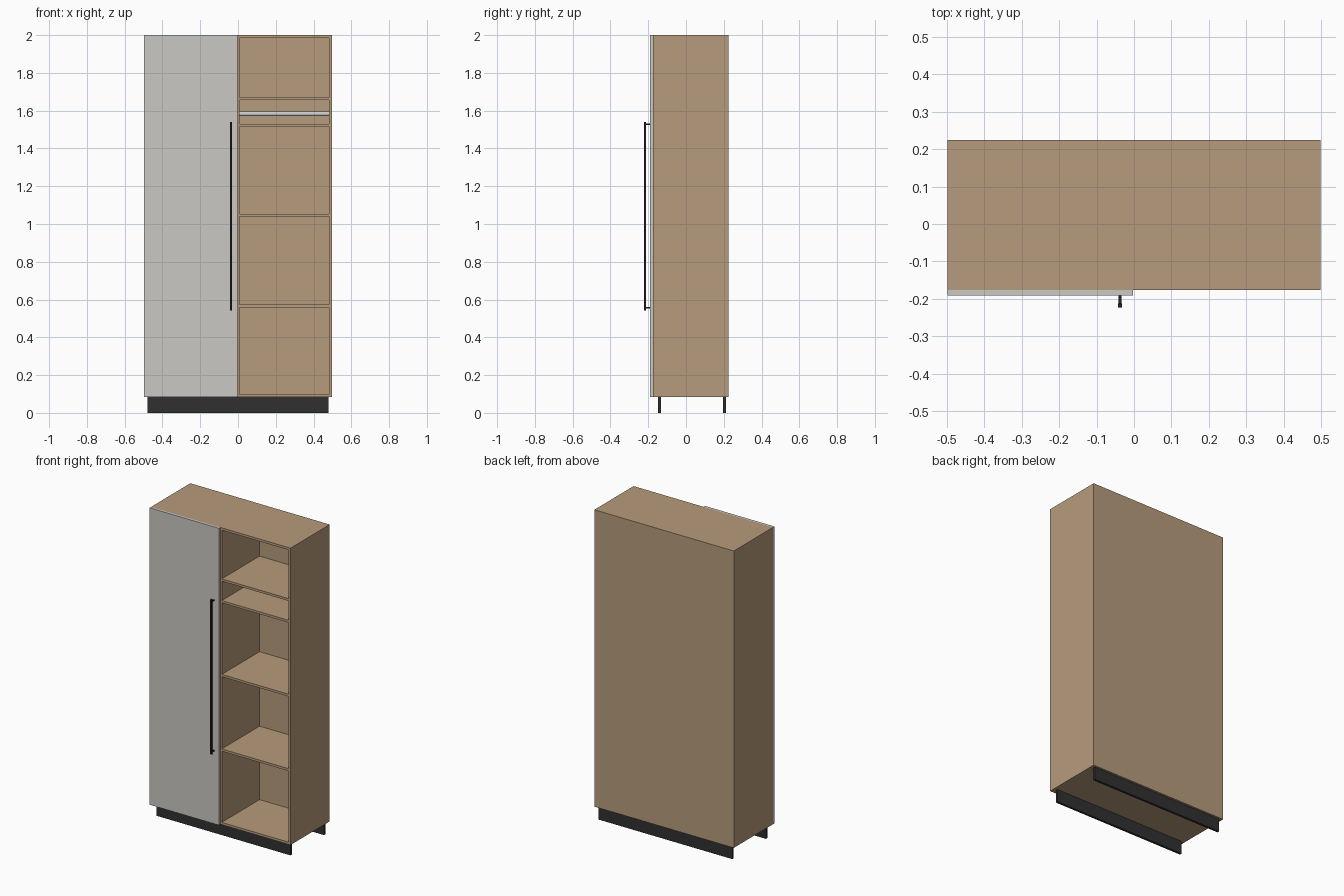
import bpy
import math

if "Cube" in bpy.data.objects:
    bpy.data.objects.remove(bpy.data.objects["Cube"])


def material(name, rgb):
    m = bpy.data.materials.new(name)
    m.diffuse_color = (*rgb, 1)
    m.use_nodes = True
    m.node_tree.nodes["Principled BSDF"].inputs["Base Color"].default_value = m.diffuse_color
    return m


wood = material("wood", (0.47, 0.33, 0.20))
black = material("black", (0.015, 0.015, 0.015))
dark = material("dark_grey", (0.03, 0.03, 0.03))
pale = material("pale_grey", (0.60, 0.58, 0.55))


def box(name, x, y, z, mat=None):
    """Box from (min, max) pairs on each axis."""
    bpy.ops.mesh.primitive_cube_add(size=1, location=[sum(p) / 2 for p in (x, y, z)])
    ob = bpy.context.object
    ob.name = name
    ob.scale = [p[1] - p[0] for p in (x, y, z)]
    bpy.ops.object.transform_apply(location=False, rotation=False, scale=True)
    if mat:
        ob.data.materials.append(mat)
    return ob


W = 0.498                      # half width
F, B = -0.176, 0.224           # carcass front and back
Z0, Z1 = 0.083, 2.0            # carcass bottom and top
T = 0.015                      # board thickness
inner_z = (Z0 + T, Z1 - T)

# Carcass
box("bottom_panel", (-W, W), (F, B), (Z0, Z0 + T), wood)
box("top_panel", (-W, W), (F, B), (Z1 - T, Z1), wood)
box("back_panel", (-W, W), (B - T, B), inner_z, wood)
box("left_side", (-W, -W + T), (F, B - T), inner_z, wood)
box("right_side", (W - T, W), (F, B - T), inner_z, wood)
box("divider", (-T / 2, T / 2), (F, B - T), inner_z, wood)

# Shelves and hanging rail in each half
for side, x0, x1 in (("left", -W + T, -T / 2), ("right", T / 2, W - T)):
    for i, z in enumerate((0.565, 1.046, 1.523, 1.663)):
        box(f"{side}_shelf_{i + 1}", (x0, x1), (F, B - T), (z - T / 2, z + T / 2), wood)
    bpy.ops.mesh.primitive_cylinder_add(
        vertices=24, radius=0.0125, depth=x1 - x0,
        location=((x0 + x1) / 2, 0.017, 1.583), rotation=(0, math.pi / 2, 0))
    rail = bpy.context.object
    rail.name = f"{side}_hanging_rail"
    bpy.ops.object.shade_smooth_by_angle()

# Door with long bar handle
DF = F - T
box("door", (-W, -0.003), (DF, F), (Z0, Z1), pale)
box("handle_bar", (-0.043, -0.032), (-0.223, -0.212), (0.543, 1.541), black)
for name, z in (("lower", 0.557), ("upper", 1.528)):
    box(f"{name}_handle_post", (-0.041, -0.034), (-0.212, DF), (z - 0.004, z + 0.004), black)

# Plinth boards
for name, y in (("front", -0.140), ("back", 0.203)):
    box(f"{name}_plinth", (-0.478, 0.478), (y - T / 2, y + T / 2), (0, Z0), dark)
